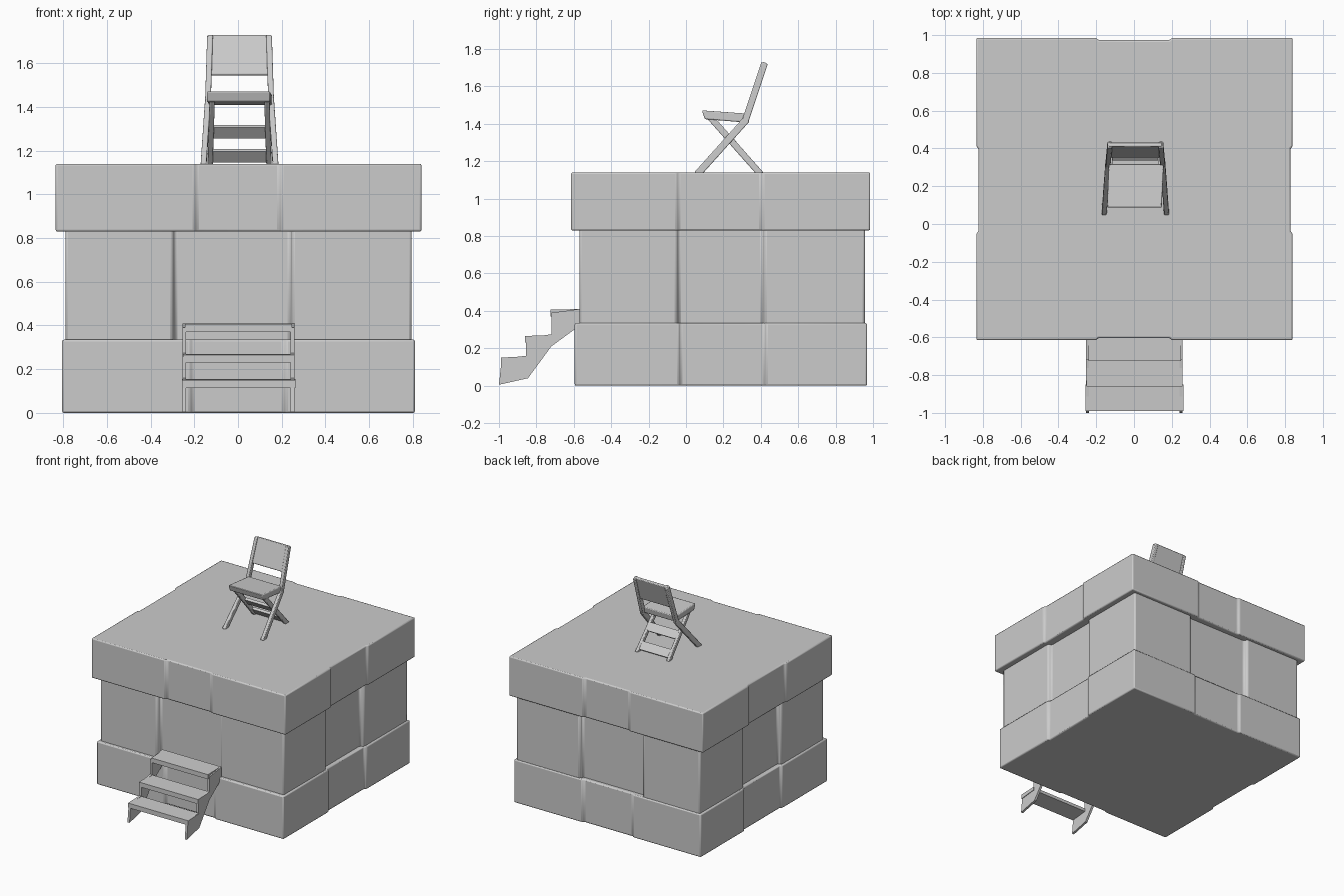
import bpy, bmesh, math
from mathutils import Vector

if "Cube" in bpy.data.objects:
    bpy.data.objects.remove(bpy.data.objects["Cube"])

grey = bpy.data.materials.new("stone grey")
grey.diffuse_color = (0.6, 0.6, 0.6, 1)
grey.use_nodes = True
grey.node_tree.nodes["Principled BSDF"].inputs["Base Color"].default_value = grey.diffuse_color


def finish(name, bm, bevel=0.0, segments=2):
    bmesh.ops.recalc_face_normals(bm, faces=bm.faces)
    me = bpy.data.meshes.new(name)
    bm.to_mesh(me)
    bm.free()
    ob = bpy.data.objects.new(name, me)
    bpy.context.collection.objects.link(ob)
    me.materials.append(grey)
    if bevel:
        m = ob.modifiers.new("soft edges", 'BEVEL')
        m.width, m.segments, m.limit_method = bevel, segments, 'ANGLE'
        m.angle_limit = math.radians(40)
    bpy.context.view_layer.objects.active = ob
    ob.select_set(True)
    bpy.ops.object.shade_smooth_by_angle(angle=math.radians(40))
    ob.select_set(False)
    return ob


def prism(bm, points, offset):
    """Extrude a closed outline by a vector."""
    a = [bm.verts.new(p) for p in points]
    b = [bm.verts.new(Vector(p) + Vector(offset)) for p in points]
    n = len(a)
    bm.faces.new(a)
    bm.faces.new(b[::-1])
    for i in range(n):
        bm.faces.new((a[i], a[(i + 1) % n], b[(i + 1) % n], b[i]))


def tier(name, x0, x1, y0, y1, z0, z1, sx, sy, depth, bevel):
    """Slab with a set-back panel in each side; depth = front, right, back, left."""
    f, r, b, l = depth
    (xa, xb), (ya, yb) = sx, sy
    plan = [(x0, y0), (xa, y0), (xa + .012, y0 + f), (xb - .012, y0 + f), (xb, y0),
            (x1, y0), (x1, ya), (x1 - r, ya + .012), (x1 - r, yb - .012), (x1, yb),
            (x1, y1), (xb, y1), (xb - .012, y1 - b), (xa + .012, y1 - b), (xa, y1),
            (x0, y1), (x0, yb), (x0 + l, yb - .012), (x0 + l, ya + .012), (x0, ya)]
    bm = bmesh.new()
    prism(bm, [(x, y, z0) for x, y in plan], (0, 0, z1 - z0))
    return finish(name, bm, bevel)


def beam(bm, p, q, wx, t):
    """Bar from p to q, wx wide along x and t thick across."""
    p, q = Vector(p), Vector(q)
    side = Vector((wx / 2, 0, 0))
    up = (q - p).cross(Vector((1, 0, 0))).normalized() * t / 2
    prism(bm, [p - side - up, p + side - up, p + side + up, p - side + up], q - p)


# Hut: base, walls with set-back door and side panels, thick roof
tier("base", -.805, .81, -.595, .968, 0, .335, (-.22, .22), (-.04, .43),
     (.012, .015, .012, .015), .012)
tier("walls", -.79, .795, -.57, .957, .32, .84, (-.30, .25), (-.05, .42),
     (.035, .03, .03, .03), .012)
tier("roof", -.835, .84, -.615, .985, .83, 1.14, (-.2, .2), (-.05, .41),
     (.012, .012, .012, .012), .02)

# Front steps: open treads on two sawtooth side boards
bm = bmesh.new()
side = [(-1, .005), (-.985, .145), (-.855, .16), (-.855, .255), (-.72, .275),
        (-.72, .39), (-.57, .41), (-.57, .32), (-.72, .21), (-.845, .04)]
for x in (-.255, .24):
    prism(bm, [(x, y, z) for y, z in side], (.018, 0, 0))
finish("step_sides", bm)
bm = bmesh.new()
for y0, y1, z, w in ((-.99, -.85, .155, .52), (-.86, -.715, .27, .51), (-.725, -.57, .41, .49)):
    prism(bm, [(-w / 2 + .003, y0, z - .04), (-w / 2 + .003, y1, z - .025),
               (-w / 2 + .003, y1, z), (-w / 2 + .003, y0, z - .004)], (w, 0, 0))
finish("step_treads", bm)

# Folding chair on the roof
cx = .007
seat = bmesh.new()
prism(seat, [(cx - .15, .085, 1.472), (cx - .15, .1, 1.425), (cx - .14, .31, 1.408),
             (cx - .14, .32, 1.455)], (.29, 0, 0))
finish("chair_seat", seat, .006)

front, rear = bmesh.new(), bmesh.new()
for s in (-1, 1):
    beam(front, (cx + s * .165, .06, 1.13), (cx + s * .145, .325, 1.425), .026, .038)
    beam(front, (cx + s * .145, .315, 1.41), (cx + s * .135, .42, 1.725), .026, .036)
    beam(rear, (cx + s * .125, .125, 1.44), (cx + s * .135, .40, 1.13), .024, .034)
finish("chair_front_legs_and_back_posts", front, .005)
finish("chair_rear_legs", rear, .005)

bm = bmesh.new()
beam(bm, (cx, .36, 1.545), (cx, .422, 1.728), .285, .022)
finish("chair_backrest", bm, .005)

bm = bmesh.new()
for y, z in ((.27, 1.285), (.365, 1.175)):
    beam(bm, (cx, y - .02, z + .027), (cx, y + .02, z - .023), .26, .02)
finish("chair_crossbars", bm)
